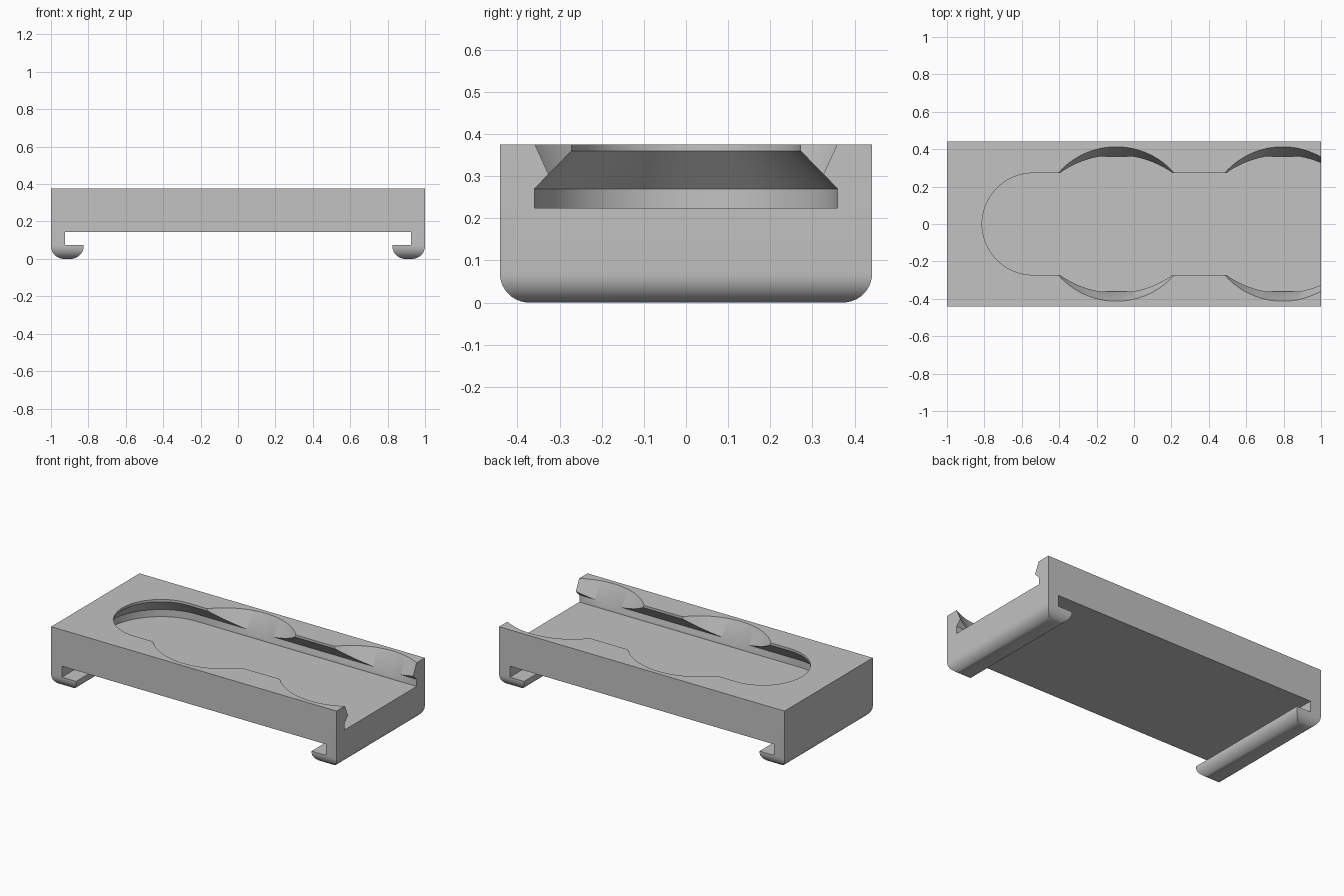
import bpy, bmesh, math

cube = bpy.data.objects.get("Cube")
if cube:
    bpy.data.objects.remove(cube, do_unlink=True)

HALF_Y, TOP = 0.442, 0.375
FLOOR = 0.225

grey = bpy.data.materials.new("plain grey")
grey.use_nodes = True
colour = (0.54, 0.54, 0.54, 1)
grey.diffuse_color = colour
grey.node_tree.nodes["Principled BSDF"].inputs["Base Color"].default_value = colour


def make_object(name, bm):
    bmesh.ops.recalc_face_normals(bm, faces=bm.faces)
    mesh = bpy.data.meshes.new(name)
    bm.to_mesh(mesh)
    bm.free()
    mesh.materials.append(grey)
    obj = bpy.data.objects.new(name, mesh)
    bpy.context.collection.objects.link(obj)
    return obj


def loft(name, rings):
    """Skin a stack of equal point rings and cap both ends."""
    bm = bmesh.new()
    loops = [[bm.verts.new(p) for p in ring] for ring in rings]
    count = len(loops[0])
    for low, high in zip(loops, loops[1:]):
        for i in range(count):
            j = (i + 1) % count
            bm.faces.new((low[i], low[j], high[j], high[i]))
    bm.faces.new(loops[0])
    bm.faces.new(loops[-1])
    return bm


# Plate with a clip hook under each end: half profile, mirrored, extruded along y
half = [(0.925, 0.145), (0.925, 0.075), (0.825, 0.075), (0.825, 0), (1, 0), (1, TOP)]
profile = half + [(-x, z) for x, z in reversed(half)]
bm = loft("plate", [[(x, y, z) for x, z in profile] for y in (-HALF_Y, HALF_Y)])

# Rounded undersides of the hooks
bottom = [e for e in bm.edges if all(abs(v.co.z) < 1e-5 for v in e.verts)]
bmesh.ops.bevel(bm, geom=bottom, offset=0.07, segments=10, profile=0.5, affect='EDGES')
plate = make_object("clip_plate", bm)


# Undercut slot, round at one end and open at the other
def slot_ring(radius, z):
    n = 48
    arc = [(-0.54 - radius * math.sin(math.pi * i / n),
            radius * math.cos(math.pi * i / n), z) for i in range(n + 1)]
    return arc + [(1.2, -radius, z), (1.2, radius, z)]


slot_steps = [(0.36, FLOOR), (0.36, 0.27), (0.272, 0.36), (0.272, 0.45)]
cutters = [make_object("slot_cutter", loft("slot", [slot_ring(r, z) for r, z in slot_steps]))]


# Two conical finger scoops widening upwards
def circle(cx, radius, z, n=96):
    return [(cx + radius * math.cos(math.tau * i / n),
             radius * math.sin(math.tau * i / n), z) for i in range(n)]


for cx in (-0.095, 0.795):
    rings = [circle(cx, 0.413 - 0.39 * (TOP - z), z) for z in (0.232, 0.42)]
    cutters.append(make_object("scoop_cutter", loft("scoop", rings)))

bpy.ops.object.select_all(action='DESELECT')
bpy.context.view_layer.objects.active = plate
plate.select_set(True)
for cutter in cutters:
    cutter.hide_render = True
    mod = plate.modifiers.new("cut", 'BOOLEAN')
    mod.operation = 'DIFFERENCE'
    mod.solver = 'EXACT'
    mod.object = cutter
    bpy.ops.object.modifier_apply(modifier=mod.name)
    bpy.data.objects.remove(cutter, do_unlink=True)

bpy.ops.object.shade_smooth_by_angle(angle=math.radians(30))
